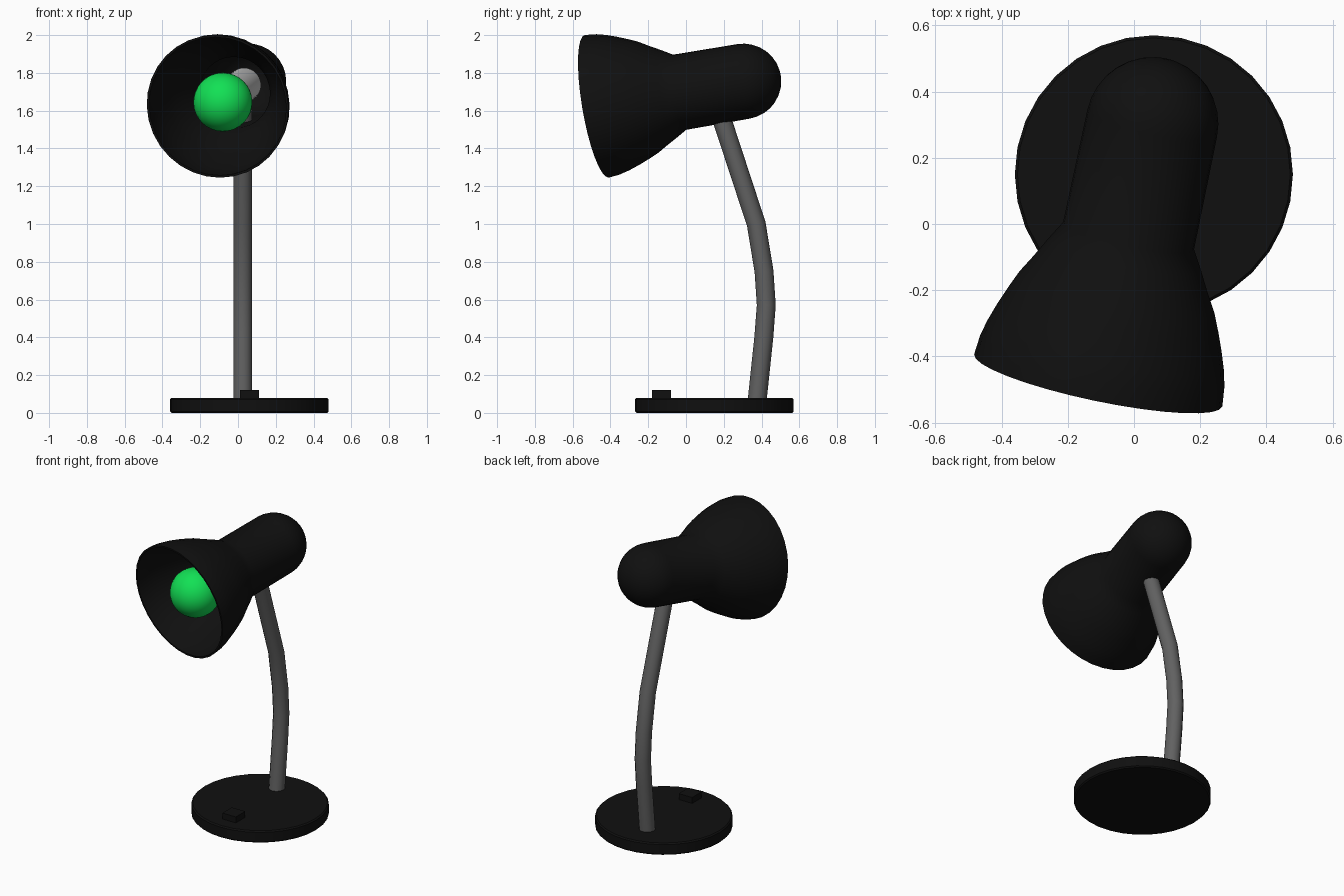
import bpy, bmesh, math
from mathutils import Vector, Matrix

if "Cube" in bpy.data.objects:
    bpy.data.objects.remove(bpy.data.objects["Cube"])


def material(name, rgb):
    m = bpy.data.materials.new(name)
    m.diffuse_color = (*rgb, 1)
    m.use_nodes = True
    m.node_tree.nodes["Principled BSDF"].inputs["Base Color"].default_value = m.diffuse_color
    return m


BLACK = material("black", (0.005, 0.005, 0.005))
STEEL = material("steel", (0.12, 0.12, 0.12))
GREEN = material("green", (0.006, 0.75, 0.09))

# Head axis runs from the rim centre backwards
RIM = Vector((-0.108, -0.472, 1.623))
AXIS = Vector((0.21, 1.0, 0.17)).normalized()
HEAD = Matrix.Translation(RIM) @ AXIS.to_track_quat('Z', 'Y').to_matrix().to_4x4()


def lathe(name, profile, matrix, mat=None, segments=32, angle=40):
    """Revolve (height, radius) points about the local z axis."""
    bm = bmesh.new()
    verts = [bm.verts.new((r, 0, h)) for h, r in profile]
    edges = [bm.edges.new(p) for p in zip(verts, verts[1:])]
    bmesh.ops.spin(bm, geom=verts + edges, cent=(0, 0, 0), axis=(0, 0, 1),
                   angle=2 * math.pi, steps=segments, use_duplicate=False)
    bmesh.ops.remove_doubles(bm, verts=bm.verts, dist=1e-5)
    bmesh.ops.recalc_face_normals(bm, faces=bm.faces)
    return finish(name, bm, matrix, mat, angle)


def finish(name, bm, matrix, mat, angle=40):
    me = bpy.data.meshes.new(name)
    bm.to_mesh(me)
    bm.free()
    ob = bpy.data.objects.new(name, me)
    bpy.context.collection.objects.link(ob)
    ob.matrix_world = matrix
    if mat:
        me.materials.append(mat)
    bpy.ops.object.select_all(action='DESELECT')
    ob.select_set(True)
    bpy.context.view_layer.objects.active = ob
    bpy.ops.object.shade_smooth_by_angle(angle=math.radians(angle))
    return ob


def arc(centre, radius, a0, a1, n):
    """Profile points on a circle about the axis, angles in degrees."""
    return [(centre + radius * math.sin(math.radians(a0 + (a1 - a0) * i / n)),
             abs(radius * math.cos(math.radians(a0 + (a1 - a0) * i / n))))
            for i in range(n + 1)]


# Round base with softened edges
lathe("base", [(0, 0), (0, 0.412), (0.008, 0.42), (0.072, 0.42), (0.08, 0.412), (0.08, 0)],
      Matrix.Translation((0.06, 0.15, 0)), BLACK, angle=30)

# Push button on the base
bm = bmesh.new()
bmesh.ops.create_cube(bm, size=1, matrix=Matrix.Diagonal((0.1, 0.1, 0.06, 1)))
finish("switch_button", bm, Matrix.Translation((0.06, -0.13, 0.09)), BLACK)

# Bent stem, swept along a short path
curve = bpy.data.curves.new("stem", 'CURVE')
curve.dimensions = '3D'
curve.bevel_depth = 0.05
curve.bevel_resolution = 4
curve.use_fill_caps = True
path = [(0.375, 0.05), (0.412, 0.40), (0.425, 0.57), (0.413, 0.75), (0.372, 1.0), (0.175, 1.60)]
spline = curve.splines.new('POLY')
spline.points.add(len(path) - 1)
for p, (y, z) in zip(spline.points, path):
    p.co = (0.025, y, z, 1)
spline.use_smooth = True
curve.materials.append(STEEL)
bpy.context.collection.objects.link(bpy.data.objects.new("stem", curve))

# Hollow lamp head: flared shade running into a round-ended housing
T = 0.012
flare = [(0, 0.383), (0.06, 0.377), (0.11, 0.365), (0.166, 0.346), (0.22, 0.325),
         (0.276, 0.301), (0.335, 0.267), (0.395, 0.235), (0.452, 0.202)]
outer = flare + arc(0.804, 0.2, 0, 90, 8)
inner = [(h, r - T) for h, r in flare] + arc(0.804, 0.2 - T, 0, 90, 8)
lathe("lamp_head", outer[::-1] + inner, HEAD, BLACK, angle=50)

# Bulb with a tapered neck, and its socket
lathe("bulb", arc(0.137, 0.156, -90, 35, 14) + [(0.29, 0.108), (0.35, 0.09), (0.41, 0.085)],
      HEAD, GREEN)
lathe("bulb_socket", [(0.4, 0), (0.4, 0.09), (0.7, 0.09), (0.7, 0)], HEAD)
